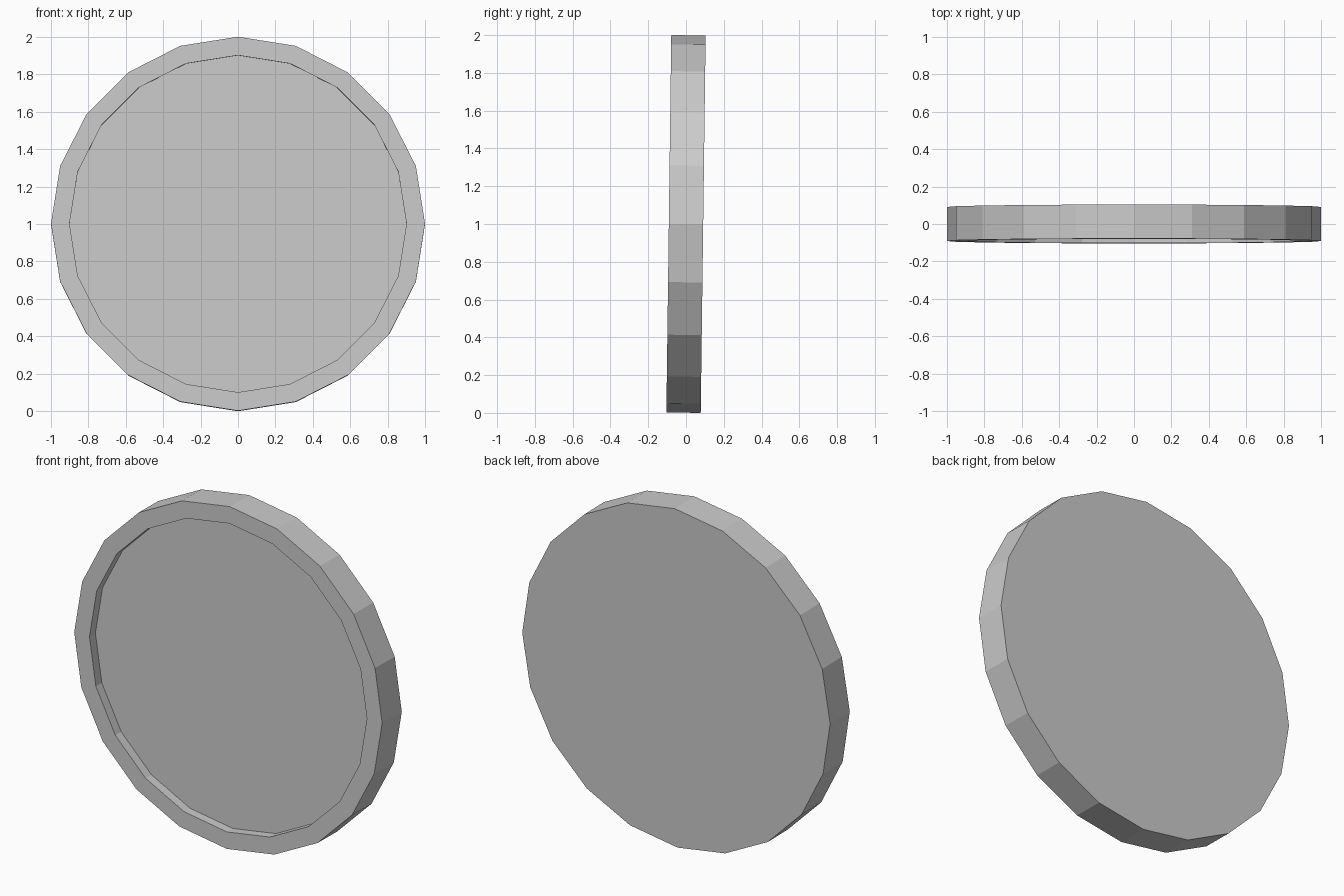
import bpy, bmesh, math
from mathutils import Matrix

if "Cube" in bpy.data.objects:
    bpy.data.objects.remove(bpy.data.objects["Cube"])

SIDES = 20
RADIUS, INNER = 0.999, 0.9
HALF, RECESS = 0.091, 0.055
TILT = 0.013

bm = bmesh.new()


def ring(radius, y):
    return [bm.verts.new((radius * math.cos(2 * math.pi * i / SIDES), y,
                          radius * math.sin(2 * math.pi * i / SIDES)))
            for i in range(SIDES)]


def bridge(a, b):
    for i in range(SIDES):
        j = (i + 1) % SIDES
        bm.faces.new((a[i], a[j], b[j], b[i]))


# Flat back, outer wall, front rim, recess wall and recessed floor
rings = [ring(RADIUS, HALF), ring(RADIUS, -HALF),
         ring(INNER, -HALF), ring(INNER, -HALF + RECESS)]
for a, b in zip(rings, rings[1:]):
    bridge(a, b)
bm.faces.new(rings[0])
bm.faces.new(rings[-1])
bmesh.ops.recalc_face_normals(bm, faces=bm.faces[:])

# Lean slightly backwards and rest on the ground
bm.transform(Matrix.Rotation(-TILT, 4, 'X'))
bm.transform(Matrix.Translation((0, 0, -min(v.co.z for v in bm.verts))))

mesh = bpy.data.meshes.new("round_tray")
bm.to_mesh(mesh)
bm.free()
bpy.context.collection.objects.link(bpy.data.objects.new("round_tray", mesh))
